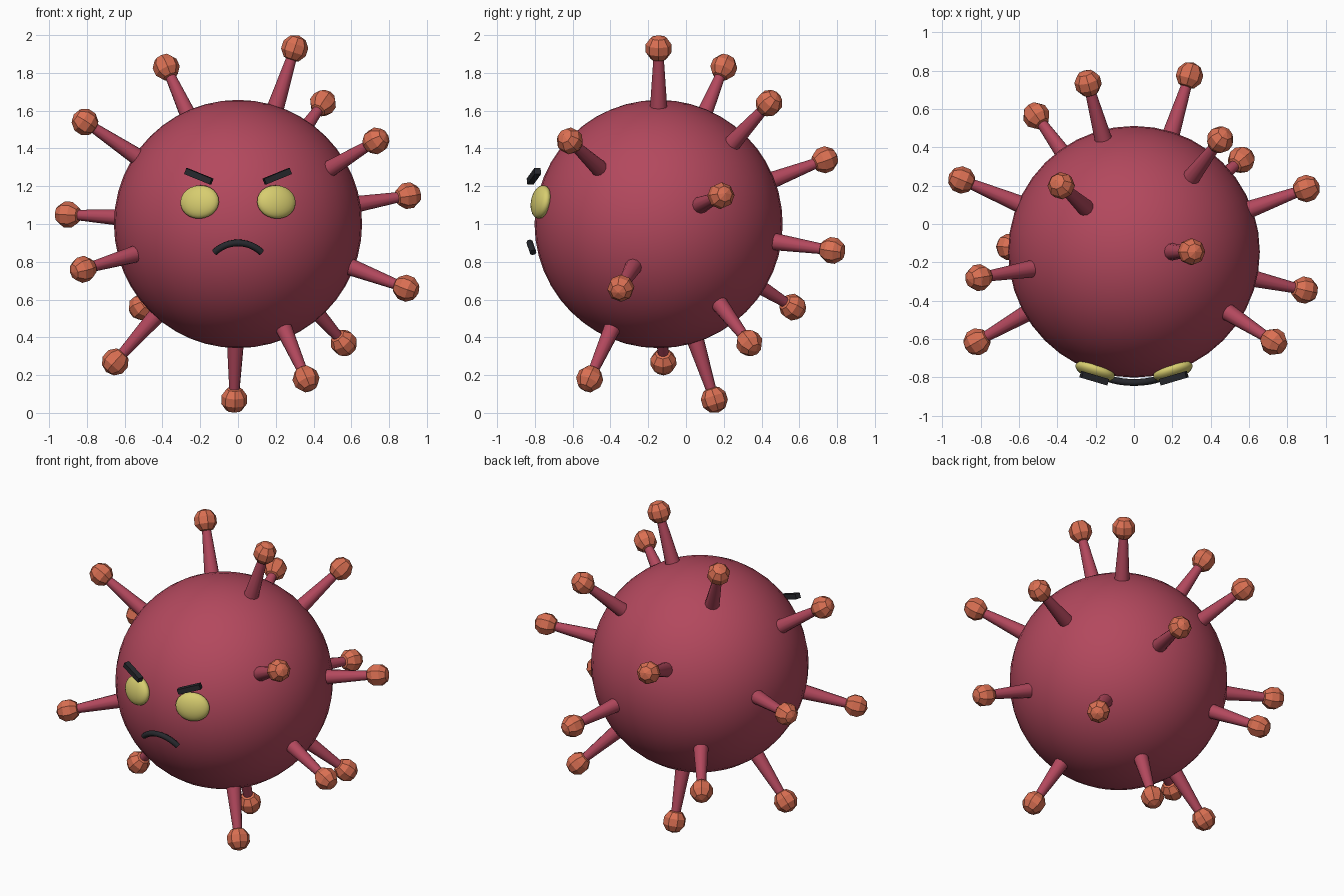
import bpy
import math
from mathutils import Vector, Matrix

cube = bpy.data.objects.get("Cube")
if cube:
    bpy.data.objects.remove(cube, do_unlink=True)

CENTRE = Vector((0, -0.145, 1.0))
RADIUS = 0.657


def make_material(name, rgb):
    mat = bpy.data.materials.new(name)
    mat.use_nodes = True
    mat.diffuse_color = (*rgb, 1)
    mat.node_tree.nodes["Principled BSDF"].inputs["Base Color"].default_value = (*rgb, 1)
    return mat


crimson = make_material("crimson", (0.45, 0.065, 0.11))
orange = make_material("orange", (0.70, 0.16, 0.085))
yellow = make_material("yellow", (0.68, 0.61, 0.16))
charcoal = make_material("charcoal", (0.02, 0.021, 0.026))


def finish(name, mat, smooth=False):
    obj = bpy.context.object
    obj.name = name
    obj.data.materials.append(mat)
    if smooth:
        bpy.ops.object.shade_smooth_by_angle(angle=math.radians(50))
    return obj


def facing(direction):
    return direction.to_track_quat('Z', 'Y').to_euler()


# Round body
bpy.ops.mesh.primitive_uv_sphere_add(segments=40, ring_count=24, radius=RADIUS, location=CENTRE)
finish("body", crimson, True)

# Spikes: tapered stalk from the body to a faceted knob
knobs = [
    (-0.38, 0.20, 1.83), (0.30, -0.145, 1.93), (0.45, 0.44, 1.64), (0.73, -0.615, 1.44),
    (0.90, 0.185, 1.15), (0.89, -0.345, 0.66), (0.56, 0.335, 0.37), (0.36, -0.51, 0.18),
    (-0.02, 0.15, 0.07), (-0.65, -0.12, 0.27), (-0.51, 0.565, 0.56), (-0.82, -0.615, 0.76),
    (-0.90, 0.23, 1.05), (-0.81, -0.28, 1.54), (-0.24, 0.735, 1.34), (0.29, 0.775, 0.86),
]
for i, spot in enumerate(knobs, 1):
    tip = Vector(spot)
    out = (tip - CENTRE).normalized()
    base = CENTRE + out * 0.61
    bpy.ops.mesh.primitive_cone_add(vertices=12, radius1=0.048, radius2=0.024,
                                    depth=(tip - base).length,
                                    location=(base + tip) / 2, rotation=facing(out))
    finish(f"stalk_{i}", crimson, True)
    bpy.ops.mesh.primitive_uv_sphere_add(segments=8, ring_count=5, radius=0.072,
                                         location=tip, rotation=facing(out))
    finish(f"knob_{i}", orange)

for side, label in ((1, "left"), (-1, "right")):
    # Flattened eye lying on the body surface
    out = Vector((side * 0.2, -0.613, 0.115)).normalized()
    bpy.ops.mesh.primitive_uv_sphere_add(segments=24, ring_count=12, radius=1,
                                         location=CENTRE + out * 0.665)
    eye = finish(f"{label}_eye", yellow, True)
    across = Vector((0, 0, 1)).cross(out).normalized()
    up = out.cross(across)
    eye.rotation_euler = Matrix((across, up, out)).transposed().to_euler()
    eye.scale = (0.107, 0.09, 0.045)

    # Slanted brow bar
    inner = Vector((side * 0.14, -0.825, 1.225))
    outer = Vector((side * 0.275, -0.785, 1.28))
    along = (outer - inner).normalized()
    rise = (Vector((0, 0, 1)) - along * along.z).normalized()
    bpy.ops.mesh.primitive_cube_add(size=1, location=(inner + outer) / 2)
    brow = finish(f"{label}_brow", charcoal)
    brow.rotation_euler = Matrix((along, rise, along.cross(rise))).transposed().to_euler()
    brow.scale = ((outer - inner).length, 0.033, 0.035)

# Frowning mouth: round bar bent along an arc
curve = bpy.data.curves.new("mouth", 'CURVE')
curve.dimensions = '3D'
curve.bevel_depth = 0.018
curve.bevel_resolution = 2
curve.use_fill_caps = True
steps = 14
path = curve.splines.new('POLY')
path.points.add(steps)
for i, point in enumerate(path.points):
    a = math.radians(-44 + 88 * i / steps)
    drop = 0.18 * (1 - math.cos(a))
    point.co = (0.18 * math.sin(a), -0.827 + drop * 0.35, 0.9 - drop, 1)
curve.materials.append(charcoal)
mouth = bpy.data.objects.new("mouth", curve)
bpy.context.collection.objects.link(mouth)
